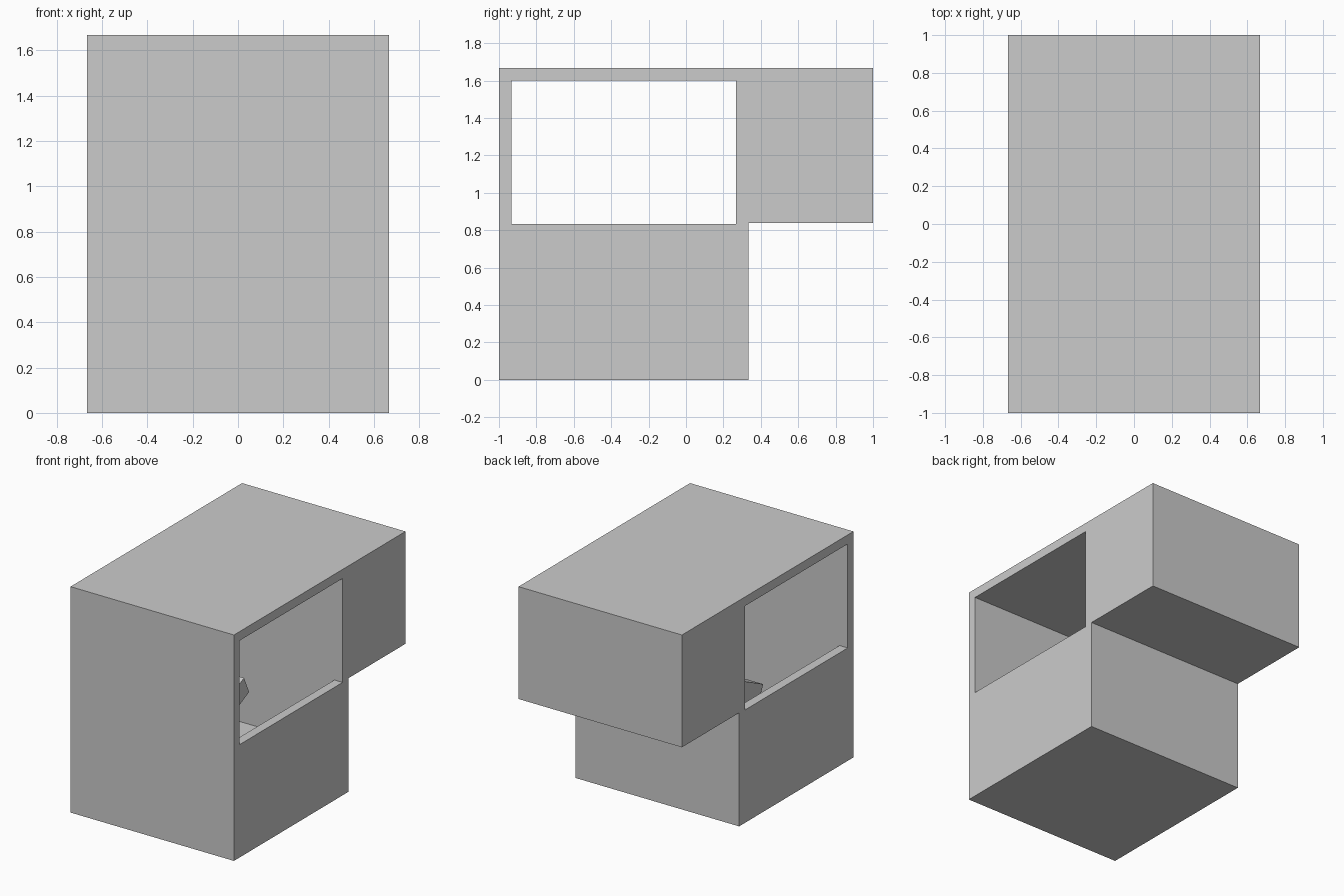
import bpy, bmesh, math
from mathutils import Matrix, Vector

if "Cube" in bpy.data.objects:
    bpy.data.objects.remove(bpy.data.objects["Cube"])


def prism(name, profile, axis, half):
    """Extrude a closed 2D profile along x (profile = y,z) or y (profile = x,z)."""
    bm = bmesh.new()
    if axis == 'x':
        pts = [(-half, a, b) for a, b in profile]
        step = Vector((2 * half, 0, 0))
    else:
        pts = [(a, half[0], b) for a, b in profile]
        step = Vector((0, half[1] - half[0], 0))
    face = bm.faces.new([bm.verts.new(p) for p in pts])
    ext = bmesh.ops.extrude_face_region(bm, geom=[face])
    verts = [g for g in ext['geom'] if isinstance(g, bmesh.types.BMVert)]
    bmesh.ops.translate(bm, verts=verts, vec=step)
    bmesh.ops.recalc_face_normals(bm, faces=bm.faces)
    mesh = bpy.data.meshes.new(name)
    bm.to_mesh(mesh)
    bm.free()
    ob = bpy.data.objects.new(name, mesh)
    bpy.context.collection.objects.link(ob)
    return ob


WIDTH, WALL = 0.667, 0.067
SILL, FLOOR, CEILING = 0.833, 0.32, 1.6

# Stepped housing: lower block with an overhanging upper part at the back
housing = prism("housing", [(-1, 0), (0.333, 0), (0.333, 0.838), (1, 0.838),
                            (1, 1.667), (-1, 1.667)], 'x', WIDTH)

# Inner room plus both side windows in one T-shaped cutter
inner, outer = WIDTH - WALL, WIDTH + 0.2
right = [(inner, FLOOR), (inner, SILL), (outer, SILL), (outer, CEILING)]
left = [(-x, z) for x, z in reversed(right)]
cutter = prism("room_cutter", right + left, 'y', (-1 + WALL, 0.267))
cutter.hide_render = True
cutter.hide_viewport = False

cut = housing.modifiers.new("room", 'BOOLEAN')
cut.operation = 'DIFFERENCE'
cut.solver = 'EXACT'
cut.object = cutter
bpy.context.view_layer.objects.active = housing
housing.select_set(True)
bpy.ops.object.modifier_apply(modifier=cut.name)
bpy.data.objects.remove(cutter)

# Sloping square beam inside the room, rising from the floor towards the back
low, high, thick = Vector((-0.80, 0.457)), Vector((-0.03, 0.82)), 0.14
d = (high - low).normalized()
down = Vector((d.y, -d.x)) * thick
prism("sloping_beam", [low, high, high + down, low + down], 'x', 0.07)
